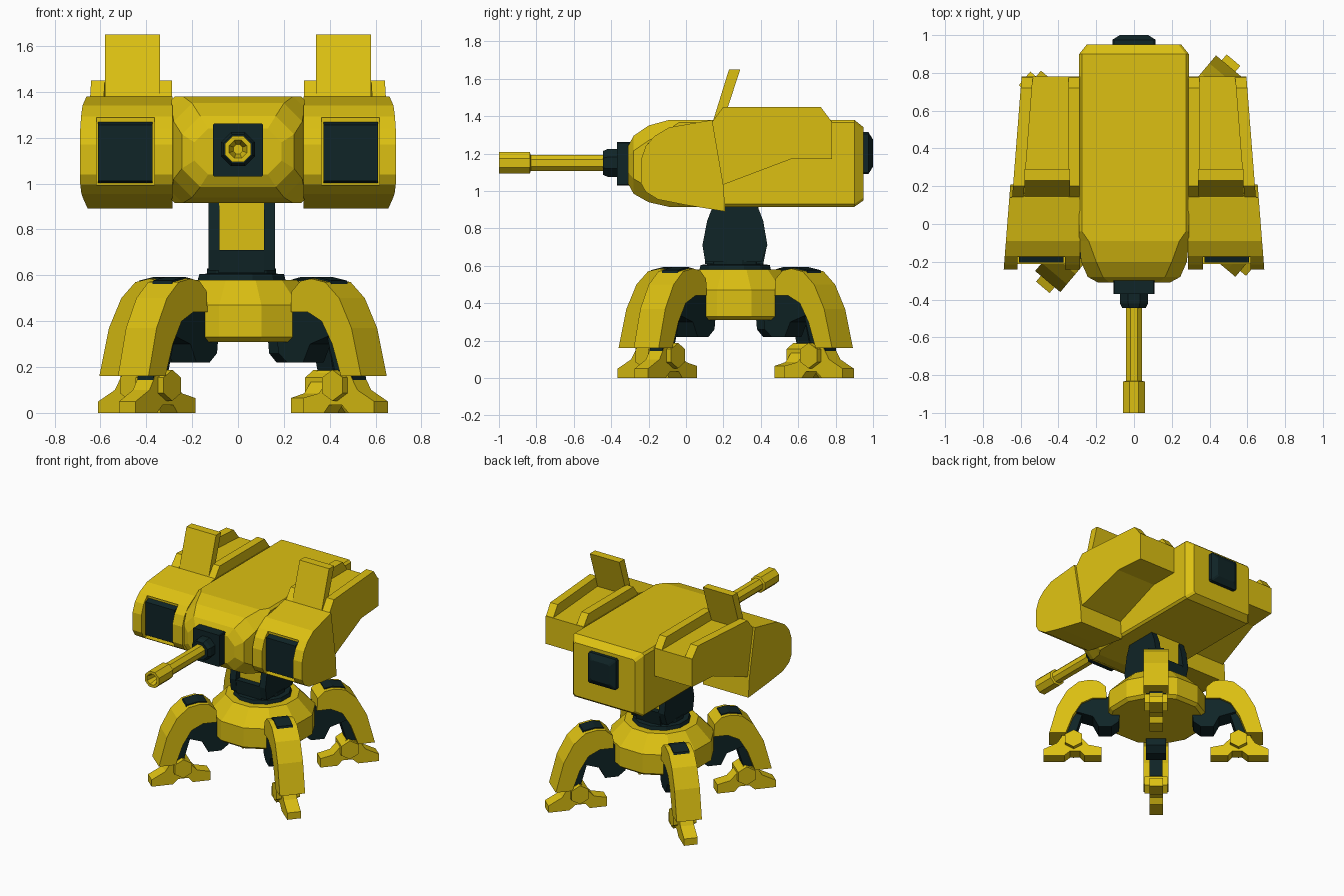
import bpy, bmesh, math
from mathutils import Matrix, Vector

if "Cube" in bpy.data.objects:
    bpy.data.objects.remove(bpy.data.objects["Cube"])


def material(name, rgb):
    m = bpy.data.materials.new(name)
    m.diffuse_color = (*rgb, 1)
    m.use_nodes = True
    m.node_tree.nodes["Principled BSDF"].inputs["Base Color"].default_value = m.diffuse_color
    return m


YELLOW = material("armour yellow", (0.72, 0.53, 0.006))
DARK = material("dark teal metal", (0.005, 0.018, 0.02))


def loft(name, rings, mat, M=Matrix()):
    """Skin between rings of equal length and cap both ends."""
    bm = bmesh.new()
    vs = [[bm.verts.new(M @ Vector(p)) for p in r] for r in rings]
    n = len(rings[0])
    for a, b in zip(vs, vs[1:]):
        for i in range(n):
            j = (i + 1) % n
            bm.faces.new((a[i], a[j], b[j], b[i]))
    bm.faces.new(vs[0])
    bm.faces.new(vs[-1])
    bmesh.ops.recalc_face_normals(bm, faces=bm.faces)
    me = bpy.data.meshes.new(name)
    bm.to_mesh(me)
    bm.free()
    me.materials.append(mat)
    ob = bpy.data.objects.new(name, me)
    bpy.context.collection.objects.link(ob)
    return ob


def prism(name, pts, x0, x1, mat, M=Matrix()):
    """Extrude a (y, z) profile from x0 to x1; a side given as (a, b) tapers as a + b*y."""
    def at(s, y):
        return s[0] + s[1] * y if isinstance(s, tuple) else s
    return loft(name, [[(at(s, y), y, z) for y, z in pts] for s in (x0, x1)], mat, M)


def lathe(name, prof, n, mat, M=Matrix(), start=0.0):
    """Spin (radius, z) pairs round z with n sides."""
    angs = [math.radians(start) + math.tau * i / n for i in range(n)]
    return loft(name, [[(r * math.cos(a), r * math.sin(a), z) for a in angs] for r, z in prof], mat, M)


def chamfer_rect(y, w, lo, hi, c):
    return [(w, y, lo + c), (w, y, hi - c), (w - c, y, hi), (c - w, y, hi),
            (-w, y, hi - c), (-w, y, lo + c), (c - w, y, lo), (w - c, y, lo)]


# Central hull with rounded nose
loft("hull", [chamfer_rect(*s) for s in (
    (-0.31, 0.19, 1.04, 1.24, 0.06), (-0.28, 0.245, 0.985, 1.295, 0.08),
    (-0.20, 0.28, 0.94, 1.35, 0.08), (-0.09, 0.29, 0.915, 1.38, 0.05),
    (-0.04, 0.29, 0.915, 1.38, 0.015), (0.90, 0.29, 0.915, 1.38, 0.015),
    (0.95, 0.25, 0.95, 1.34, 0.015))], YELLOW)

# Rear hatch
loft("rear_hatch", [chamfer_rect(*s) for s in (
    (0.94, 0.115, 1.09, 1.315, 0.01), (0.975, 0.115, 1.09, 1.315, 0.01),
    (1.0, 0.075, 1.13, 1.275, 0.01))], DARK)

# Cannon: mount plate, collar, hollow barrel
loft("cannon_mount", [chamfer_rect(y, 0.108, 1.03, 1.262, 0.005) for y in (-0.37, -0.27)], DARK)
gun = Matrix.Translation((0, 0, 1.15)) @ Matrix.Rotation(math.radians(90), 4, 'X')
lathe("cannon_collar", [(0.08, 0.36), (0.08, 0.42), (0.068, 0.445)], 8, DARK, gun, 22.5)
lathe("cannon_barrel", [(0.047, 0.43), (0.047, 0.83), (0.062, 0.835), (0.062, 1.0),
                        (0.042, 1.0), (0.022, 0.92)], 8, YELLOW, gun, 22.5)

# Side pods
FRONT = [(-0.24, 1.04), (-0.24, 1.17), (-0.215, 1.24), (-0.17, 1.292), (-0.09, 1.34),
         (0.14, 1.38), (0.20, 1.03), (0.21, 0.89), (0.0, 0.925), (-0.15, 0.955), (-0.215, 0.995)]
REAR = [(0.12, 1.375), (0.78, 1.375), (0.78, 1.17), (0.56, 1.17), (0.19, 1.03)]
RAIL = [(0.14, 1.37), (0.20, 1.45), (0.72, 1.45), (0.78, 1.37)]
FLAP = [(0.14, 1.36), (0.23, 1.65), (0.29, 1.65), (0.195, 1.36)]


def box_profile(y0, y1, z0, z1):
    return [(y0, z0), (y0, z1), (y1, z1), (y1, z0)]


for side, s in (("left", -1), ("right", 1)):
    S = Matrix.Diagonal((s, 1, 1, 1))
    pod = prism(side + "_pod_front", FRONT, 0.285, (0.671, -0.078), YELLOW, S)
    # window recess cut into the pod front
    cutter = prism("recess_cutter", box_profile(-0.4, -0.165, 0.993, 1.287), 0.365, 0.617, YELLOW, S)
    cutter.hide_render = True
    mod = pod.modifiers.new("recess", 'BOOLEAN')
    mod.object = cutter
    mod.operation = 'DIFFERENCE'
    mod.solver = 'EXACT'
    bpy.context.view_layer.objects.active = pod
    bpy.ops.object.modifier_apply(modifier=mod.name)
    bpy.data.objects.remove(cutter)
    prism(side + "_window", [(-0.15, 1.0), (-0.205, 1.012), (-0.205, 1.255), (-0.15, 1.272)],
          0.373, 0.61, DARK, S)
    prism(side + "_pod_rear", REAR, 0.285, (0.656, -0.078), YELLOW, S)
    prism(side + "_inner_rail", RAIL, 0.288, 0.347, YELLOW, S)
    prism(side + "_outer_rail", RAIL, (0.596, -0.078), (0.656, -0.078), YELLOW, S)
    prism(side + "_flap", FLAP, 0.34, 0.58, YELLOW, S)

# Neck yoke and turret base, slightly off the hull centre
C = Matrix.Translation((0.016, 0.263, 0))
YOKE = [(-0.16, 0.62), (-0.175, 0.71), (-0.15, 0.84), (-0.115, 0.93),
        (0.115, 0.93), (0.15, 0.84), (0.172, 0.71), (0.14, 0.62)]
for side, s in (("left", -1), ("right", 1)):
    prism(side + "_neck_plate", YOKE, s * 0.097, s * 0.145, DARK, C)
prism("neck_base", [(-0.16, 0.61), (-0.17, 0.71), (0.17, 0.71), (0.15, 0.61)], -0.1, 0.1, DARK, C)
prism("neck_block", box_profile(-0.125, 0.125, 0.70, 0.93), -0.098, 0.098, YELLOW, C)
lathe("turntable", [(0.2, 0.57), (0.19, 0.605), (0.155, 0.607), (0.155, 0.63)], 12, DARK, C, 14)
lathe("hub", [(0.33, 0.31), (0.355, 0.33), (0.355, 0.47), (0.25, 0.58)], 12, YELLOW, C, 14)

# Leg profiles as (distance from hub centre, height)
SHELL = [(0.345, 0.44), (0.35, 0.53), (0.40, 0.575), (0.46, 0.585), (0.54, 0.57), (0.62, 0.50),
         (0.69, 0.37), (0.745, 0.16), (0.63, 0.16), (0.58, 0.30), (0.52, 0.40), (0.44, 0.44)]
PATCH = [(0.405, 0.56), (0.405, 0.583), (0.46, 0.593), (0.545, 0.577), (0.555, 0.54)]
THIGH = [(0.24, 0.42), (0.26, 0.26), (0.31, 0.22), (0.40, 0.22), (0.44, 0.30), (0.56, 0.34),
         (0.60, 0.44), (0.40, 0.48)]
SHIN = [(0.49, 0.42), (0.62, 0.42), (0.665, 0.13), (0.575, 0.13)]
FOOT = [(0.38, 0.0), (0.38, 0.065), (0.47, 0.085), (0.53, 0.15), (0.56, 0.185), (0.65, 0.165),
        (0.69, 0.10), (0.785, 0.05), (0.785, 0.0), (0.64, 0.0), (0.60, 0.035), (0.53, 0.035), (0.50, 0.0)]

for i, name in enumerate(("back_right", "back_left", "front_left", "front_right")):
    L = Matrix.Translation((0.022, 0.266, 0)) @ Matrix.Rotation(math.radians(50 + 90 * i - 90), 4, 'Z')
    prism(name + "_leg_shell", SHELL, -0.087, 0.087, YELLOW, L)
    prism(name + "_leg_patch", PATCH, -0.055, 0.055, DARK, L)
    prism(name + "_thigh", THIGH, -0.07, 0.07, DARK, L)
    prism(name + "_shin", SHIN, -0.045, 0.045, DARK, L)
    prism(name + "_foot", FOOT, -0.047, 0.047, YELLOW, L)
    ankle = L @ Matrix.Translation((0, 0.575, 0.12)) @ Matrix.Rotation(math.radians(90), 4, 'Y')
    lathe(name + "_ankle", [(0.068, -0.08), (0.068, 0.08)], 6, YELLOW, ankle)
